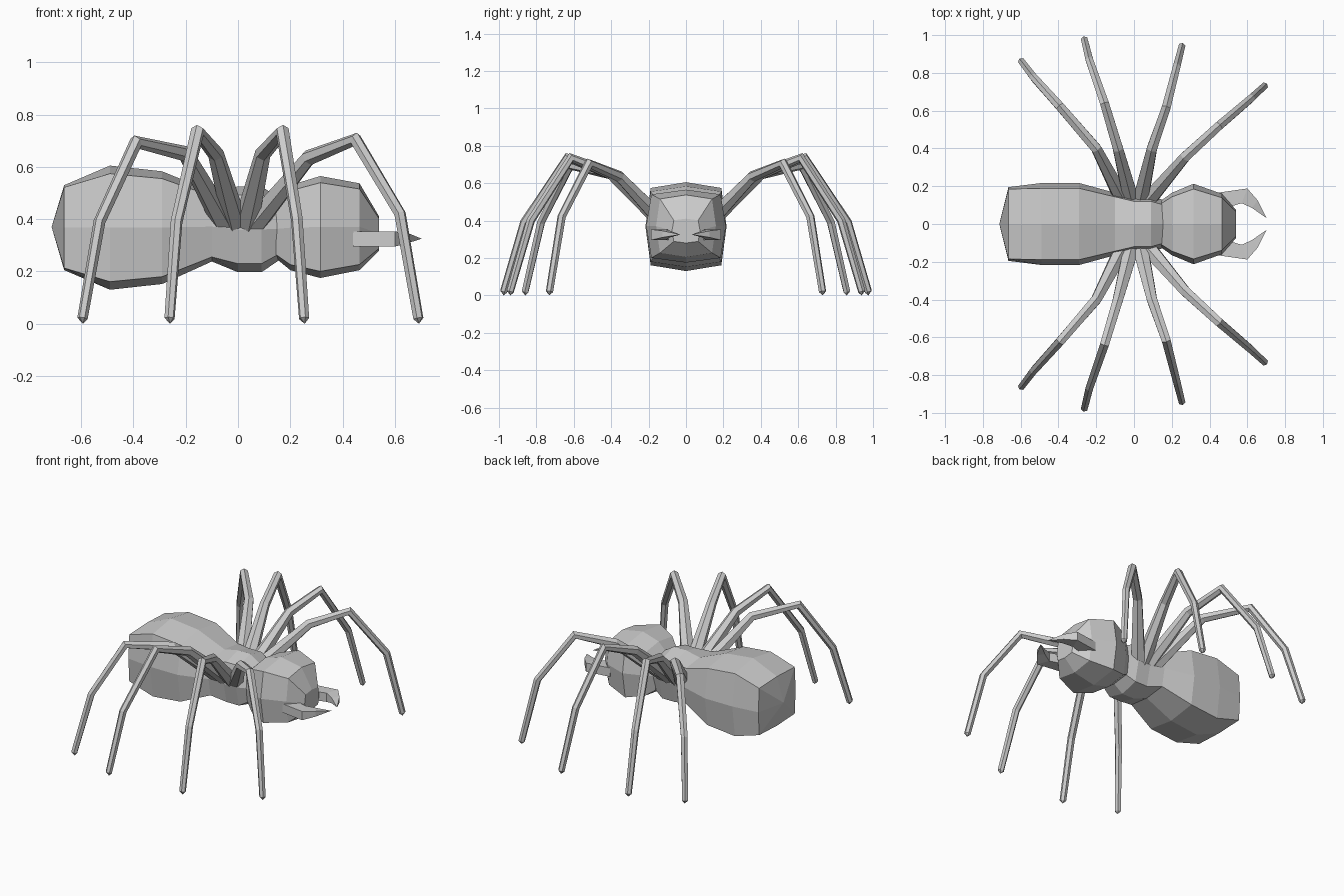
import bpy, bmesh, math
from mathutils import Vector

if "Cube" in bpy.data.objects:
    bpy.data.objects.remove(bpy.data.objects["Cube"])

grey = bpy.data.materials.new("warm_grey")
grey.diffuse_color = (0.6, 0.6, 0.6, 1)
grey.use_nodes = True
grey.node_tree.nodes["Principled BSDF"].inputs["Base Color"].default_value = grey.diffuse_color


def loft(name, rings, start=None, end=None):
    """Skin a list of rings; each end closes in a point or a flat face."""
    bm = bmesh.new()
    rows = [[bm.verts.new(p) for p in ring] for ring in rings]
    n = len(rows[0])
    for a, b in zip(rows, rows[1:]):
        for i in range(n):
            j = (i + 1) % n
            bm.faces.new((a[i], a[j], b[j], b[i]))
    for row, tip in ((rows[0], start), (rows[-1], end)):
        if tip is None:
            bm.faces.new(row)
        else:
            t = bm.verts.new(tip)
            for i in range(n):
                bm.faces.new((row[i], row[(i + 1) % n], t))
    bmesh.ops.recalc_face_normals(bm, faces=bm.faces)
    me = bpy.data.meshes.new(name)
    bm.to_mesh(me)
    bm.free()
    me.materials.append(grey)
    ob = bpy.data.objects.new(name, me)
    bpy.context.collection.objects.link(ob)
    return ob


def body_ring(x, half_y, z0, z1, k=0.87):
    """Rounded square with eight corners."""
    c, h = (z0 + z1) / 2, (z1 - z0) / 2
    shape = [(1, 0), (k, k), (0, 1), (-k, k), (-1, 0), (-k, -k), (0, -1), (k, -k)]
    return [(x, half_y * a, c + h * b) for a, b in shape]


def tube_rings(path, radii, sides=6):
    """Rings square to a path, kept upright."""
    pts = [Vector(p) for p in path]
    rings = []
    for i, p in enumerate(pts):
        d = Vector()
        if i > 0:
            d += (p - pts[i - 1]).normalized()
        if i < len(pts) - 1:
            d += (pts[i + 1] - p).normalized()
        d.normalize()
        flat = pts[-1] - pts[0]
        side = Vector((-flat.y, flat.x, 0)).normalized()
        side = (side - d * side.dot(d)).normalized()
        up = d.cross(side)
        rings.append([p + radii[i] * (math.cos(t) * up + math.sin(t) * side)
                      for t in (math.tau * k / sides for k in range(sides))])
    return rings


# Abdomen and thorax
loft("abdomen_and_thorax", [body_ring(*s) for s in (
    (-0.665, 0.195, 0.205, 0.53, 0.95),
    (-0.49, 0.217, 0.13, 0.605),
    (-0.29, 0.217, 0.152, 0.583),
    (-0.10, 0.165, 0.238, 0.505),
    (0.00, 0.150, 0.197, 0.525, 0.8),
    (0.09, 0.150, 0.197, 0.525, 0.8),
    (0.16, 0.125, 0.245, 0.48, 0.8))], start=(-0.713, 0, 0.37))

# Head
loft("head", [body_ring(*s) for s in (
    (0.145, 0.125, 0.25, 0.475),
    (0.20, 0.165, 0.205, 0.53),
    (0.315, 0.213, 0.175, 0.565),
    (0.465, 0.160, 0.205, 0.537),
    (0.54, 0.075, 0.28, 0.41))])

# Legs: hip, thigh, knee, shin, foot on the front side
legs = {
    "front": [(0.06, -0.11, 0.38), (0.27, -0.355, 0.635), (0.45, -0.52, 0.705),
              (0.62, -0.665, 0.42), (0.69, -0.73, 0.02)],
    "mid_front": [(0.03, -0.11, 0.38), (0.095, -0.40, 0.65), (0.17, -0.615, 0.735),
                  (0.225, -0.83, 0.40), (0.253, -0.94, 0.02)],
    "mid_rear": [(-0.01, -0.11, 0.38), (-0.085, -0.40, 0.65), (-0.155, -0.635, 0.735),
                 (-0.235, -0.865, 0.39), (-0.262, -0.975, 0.02)],
    "rear": [(-0.05, -0.11, 0.38), (-0.20, -0.40, 0.65), (-0.39, -0.62, 0.695),
             (-0.53, -0.775, 0.39), (-0.595, -0.86, 0.02)],
}
radii = [0.048, 0.031, 0.027, 0.023, 0.02]

# Jaw: flat blade sections as (outer x, y), (inner x, y), bottom, top
jaw = [((0.44, 0.165), (0.47, 0.08), 0.295, 0.353),
       ((0.60, 0.188), (0.57, 0.110), 0.295, 0.353),
       ((0.655, 0.125), (0.625, 0.085), 0.31, 0.345)]

for side, s in (("right", 1), ("left", -1)):
    for name, path in legs.items():
        path = [(x, y * s, z) for x, y, z in path]
        x, y, z = path[-1]
        loft(f"{name}_leg_{side}", tube_rings(path, radii), end=(x + 0.002, y, 0))
    rings = [[(o[0], o[1] * s, z0), (o[0], o[1] * s, z1),
              (i[0], i[1] * s, z1), (i[0], i[1] * s, z0)] for o, i, z0, z1 in jaw]
    loft(f"jaw_{side}", rings, end=(0.703, 0.03 * s, 0.325))
